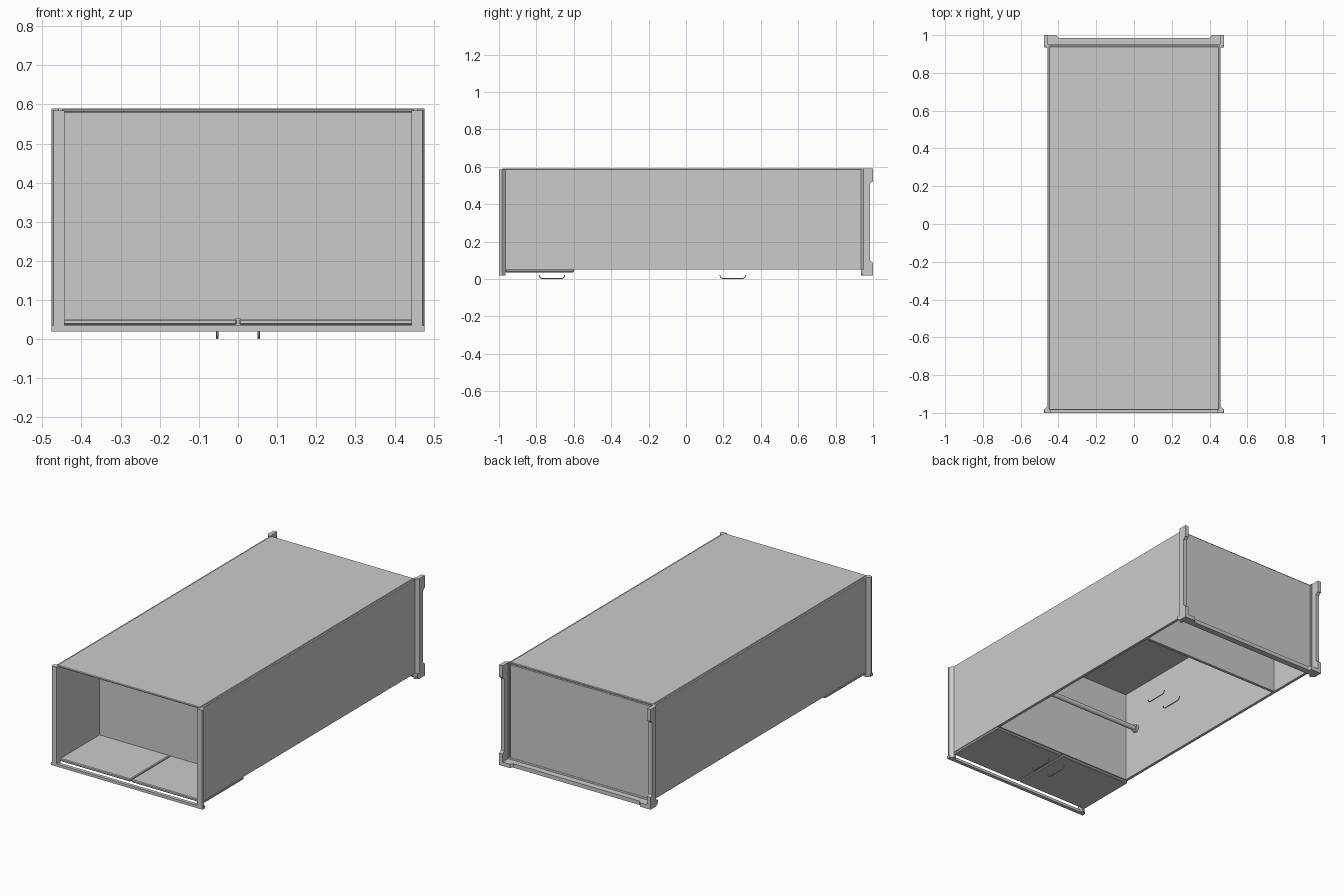
import bpy
import bmesh
from mathutils import Vector

cube = bpy.data.objects.get("Cube")
if cube:
    bpy.data.objects.remove(cube)

SIDE_IN, SIDE_OUT, TRIM = 0.443, 0.459, 0.477
FRONT_Z, BACK_Z = 0.052, 0.585


def prism(name, pts, axis, lo, hi):
    """Extrude a 2D outline along an axis; the outline uses the other two axes in order."""
    def place(p, d):
        co = list(p)
        co.insert("xyz".index(axis), d)
        return Vector(co)
    bm = bmesh.new()
    face = bm.faces.new([bm.verts.new(place(p, lo)) for p in pts])
    ext = bmesh.ops.extrude_face_region(bm, geom=[face])
    moved = [g for g in ext["geom"] if isinstance(g, bmesh.types.BMVert)]
    bmesh.ops.translate(bm, verts=moved, vec=place((0, 0), hi - lo))
    bmesh.ops.recalc_face_normals(bm, faces=bm.faces)
    mesh = bpy.data.meshes.new(name)
    bm.to_mesh(mesh)
    bm.free()
    ob = bpy.data.objects.new(name, mesh)
    bpy.context.collection.objects.link(ob)
    return ob


def box(name, x, y, z, bevel=0):
    ob = prism(name, [(x[0], y[0]), (x[1], y[0]), (x[1], y[1]), (x[0], y[1])], "z", *z)
    if bevel:
        mod = ob.modifiers.new("Bevel", "BEVEL")
        mod.width, mod.segments = bevel, 1
    return ob


def mirror(ob):
    ob.modifiers.new("Mirror", "MIRROR")
    return ob


def notched(half, tip, base, floor, end):
    """Outline of a board with a foot at each end and a chamfered cut-out between."""
    c = 0.012
    return [(-half, base), (half, base), (half, end), (tip, end), (tip, floor + c),
            (tip - c, floor), (-tip + c, floor), (-tip, floor + c), (-tip, end), (-half, end)]


# Carcass: sides, back panel, base and inner dividers
mirror(box("side_panel", (SIDE_IN, SIDE_OUT), (-0.985, 0.94), (FRONT_Z, BACK_Z)))
box("back_panel", (-0.45, 0.45), (-0.985, 0.94), (0.58, 0.59), 0.003)
inner = (-SIDE_IN, SIDE_IN)
for name, y in (("upper_shelf", -0.605), ("lower_shelf", 0.64), ("base_panel", 0.94)):
    box(name, inner, (y - 0.008, y + 0.008), (FRONT_Z, 0.58))

# Upper doors
mirror(box("upper_door", (0.003, 0.459), (-0.965, -0.6), (0.036, FRONT_Z), 0.004))

# Cornice around the open end
cornice = [(SIDE_IN, -1), (0.472, -1), (TRIM, -0.985), (SIDE_OUT, -0.965), (SIDE_IN, -0.965)]
mirror(prism("cornice_side", cornice, "z", 0.02, BACK_Z))
box("cornice_front", (-TRIM, TRIM), (-1, -0.98), (0.02, 0.035))

# Plinth with corner feet, and the sloped trim joining it to the carcass
middle = 0.305
side = [(y, z + middle) for z, y in notched(0.285, 0.217, 0.95, 0.985, 1.0)]
mirror(prism("plinth_side", side, "x", 0.455, TRIM))
prism("plinth_front", notched(TRIM, 0.41, 0.95, 0.985, 1.0), "z", 0.02, 0.042)
slope = [(0.45, 0.935), (SIDE_OUT, 0.935), (TRIM, 0.95), (0.45, 0.95)]
mirror(prism("plinth_trim_side", slope, "z", 0.02, 0.59))
front_slope = [(0.935, FRONT_Z), (0.935, 0.035), (0.95, 0.02), (0.95, FRONT_Z)]
prism("plinth_trim_front", front_slope, "x", -TRIM, TRIM)


# Hanging rail with a flange at each end
def rod(name, radius, x0, x1):
    bpy.ops.mesh.primitive_cylinder_add(vertices=24, radius=radius, depth=x1 - x0,
                                        location=((x0 + x1) / 2, -0.51, 0.33),
                                        rotation=(0, 1.570796, 0))
    ob = bpy.context.object
    ob.name = name
    bpy.ops.object.shade_smooth_by_angle()


rod("hanging_rail", 0.014, -SIDE_IN, SIDE_IN)
rod("rail_flange_left", 0.022, SIDE_IN - 0.015, SIDE_IN)
rod("rail_flange_right", 0.022, -SIDE_IN, -SIDE_IN + 0.015)


# Thin bow handles
def handle(name, x, y):
    curve = bpy.data.curves.new(name, "CURVE")
    curve.dimensions = "3D"
    curve.bevel_depth, curve.bevel_resolution = 0.003, 1
    path = [(-0.068, 0.022), (-0.066, 0.011), (-0.055, 0.003)]
    path += [(-dy, z) for dy, z in reversed(path)]
    spline = curve.splines.new("POLY")
    spline.points.add(len(path) - 1)
    for point, (dy, z) in zip(spline.points, path):
        point.co = (x, y + dy, z, 1)
    curve.use_fill_caps = True
    bpy.context.collection.objects.link(bpy.data.objects.new(name, curve))


for level, y in (("upper", -0.717), ("lower", 0.25)):
    for hand, x in (("left", 0.053), ("right", -0.053)):
        handle(f"{level}_handle_{hand}", x, y)
